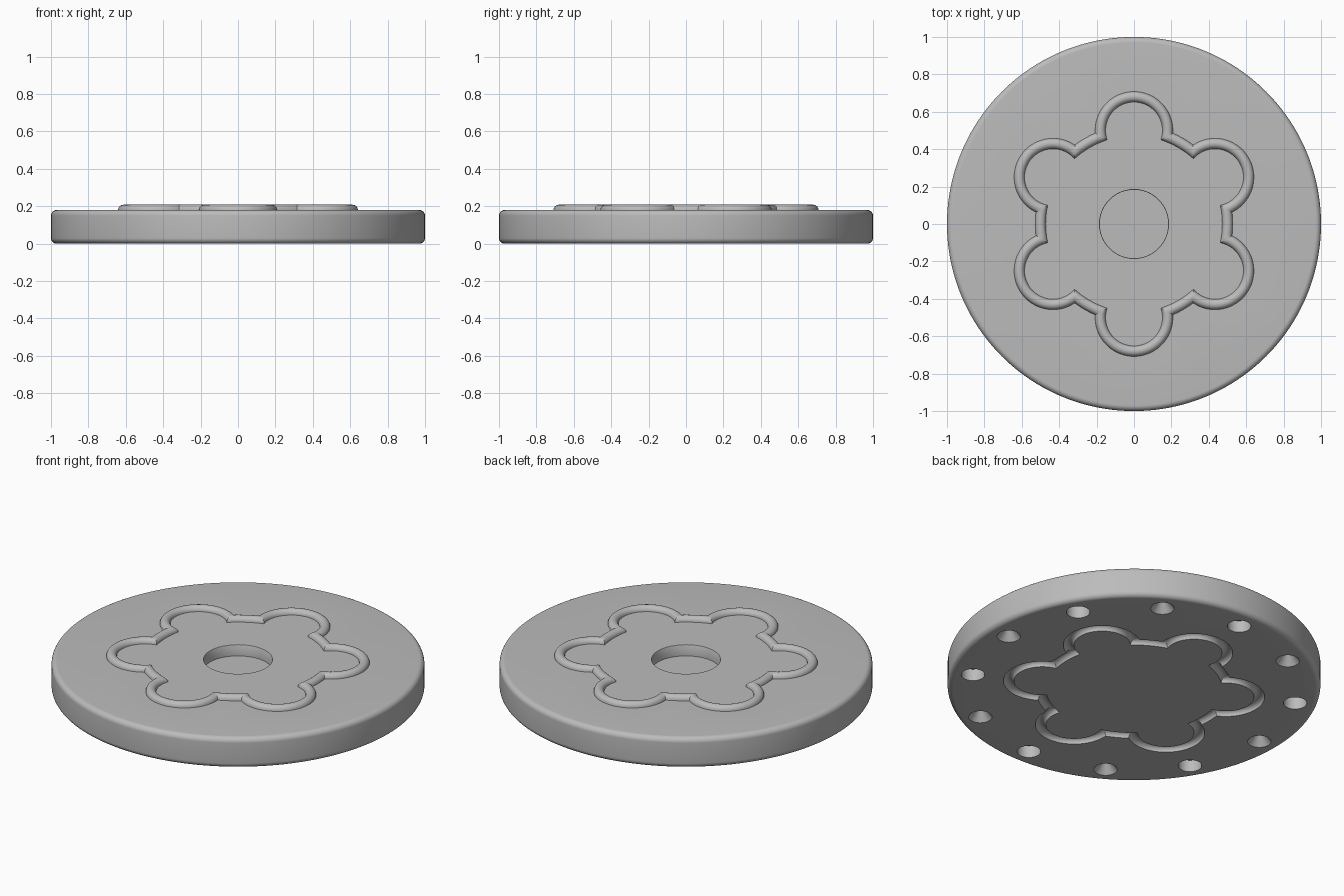
import bpy, bmesh, math
from math import sin, cos, pi, radians

if "Cube" in bpy.data.objects:
    bpy.data.objects.remove(bpy.data.objects["Cube"])

THICK, ROUND = 0.18, 0.03
PETAL_DIST, PETAL_R, BEAD_R = 0.5, 0.18, 0.028

grey = bpy.data.materials.new("plain grey")
grey.use_nodes = True
colour = (0.5, 0.5, 0.5, 1)
grey.diffuse_color = colour
grey.node_tree.nodes["Principled BSDF"].inputs["Base Color"].default_value = colour


def make_object(name, bm):
    bmesh.ops.recalc_face_normals(bm, faces=bm.faces)
    mesh = bpy.data.meshes.new(name)
    bm.to_mesh(mesh)
    bm.free()
    mesh.materials.append(grey)
    obj = bpy.data.objects.new(name, mesh)
    bpy.context.collection.objects.link(obj)
    return obj


def loft(bm, rings):
    """Bridge equal-length rings of points in order, closing the last to the first."""
    loops = [[bm.verts.new(p) for p in ring] for ring in rings]
    n = len(loops[0])
    for a, b in zip(loops, loops[1:] + loops[:1]):
        for i in range(n):
            j = (i + 1) % n
            bm.faces.new((a[i], a[j], b[j], b[i]))


def lathe(bm, profile, segments):
    """Turn a radius/height profile round z and cap both ends."""
    loops = [[bm.verts.new((r * cos(2 * pi * i / segments), r * sin(2 * pi * i / segments), z))
              for i in range(segments)] for r, z in profile]
    for a, b in zip(loops, loops[1:]):
        for i in range(segments):
            j = (i + 1) % segments
            bm.faces.new((a[i], a[j], b[j], b[i]))
    bm.faces.new(loops[0])
    bm.faces.new(loops[-1])


def flower_ring(offset, z, steps=36):
    """Six-petal outline, offset outwards, with exact mitred corners."""
    p, q = PETAL_R + offset, PETAL_DIST + offset
    meet = math.acos((q * q + PETAL_DIST ** 2 - p * p) / (2 * q * PETAL_DIST))
    end = math.atan2(q * sin(meet), q * cos(meet) - PETAL_DIST)
    points = []
    for k in range(6):
        axis = radians(30 + 60 * k)
        for i in range(steps + 1):              # petal
            t = axis - end + 2 * end * i / steps
            points.append((PETAL_DIST * cos(axis) + p * cos(t),
                           PETAL_DIST * sin(axis) + p * sin(t), z))
        span = radians(60) - 2 * meet
        for i in range(1, 8):                   # link to the next petal
            t = axis + meet + span * i / 8
            points.append((q * cos(t), q * sin(t), z))
    return points


def flower_bead(name, z, sides=24):
    bm = bmesh.new()
    loft(bm, [flower_ring(BEAD_R * cos(2 * pi * i / sides), z + BEAD_R * sin(2 * pi * i / sides))
              for i in range(sides)])
    return make_object(name, bm)


def combine(target, tool, operation):
    mod = target.modifiers.new(operation.title(), 'BOOLEAN')
    mod.operation, mod.object, mod.solver = operation, tool, 'EXACT'
    bpy.context.view_layer.objects.active = target
    bpy.ops.object.modifier_apply(modifier=mod.name)
    bpy.data.objects.remove(tool)


# Disc with rounded rim and a shallow round recess in the top
corner = [i * pi / 16 for i in range(9)]
profile = [(1 - ROUND + ROUND * sin(a), ROUND - ROUND * cos(a)) for a in corner]
profile += [(1 - ROUND + ROUND * cos(a), THICK - ROUND + ROUND * sin(a)) for a in corner]
profile += [(0.185, THICK), (0.183, THICK - 0.003), (0.183, THICK - 0.065)]
bm = bmesh.new()
lathe(bm, profile, 160)
disc = make_object("disc", bm)

# Raised flower bead on top, matching groove underneath
combine(disc, flower_bead("flower_bead", THICK), 'UNION')
combine(disc, flower_bead("flower_groove", 0), 'DIFFERENCE')

# Twelve sockets underneath, straight and tapered in turn
bm = bmesh.new()
for k in range(12):
    before = len(bm.verts)
    top = 0.063 if k % 2 else 0.006
    lathe(bm, [(0.063, -0.02), (0.063, 0), (top, 0.07)], 40)
    bm.verts.ensure_lookup_table()
    a = radians(30 * k)
    bmesh.ops.translate(bm, verts=bm.verts[before:], vec=(0.877 * cos(a), 0.877 * sin(a), 0))
combine(disc, make_object("sockets", bm), 'DIFFERENCE')

bpy.ops.object.select_all(action='DESELECT')
disc.select_set(True)
bpy.context.view_layer.objects.active = disc
bpy.ops.object.shade_smooth_by_angle(angle=radians(35))
